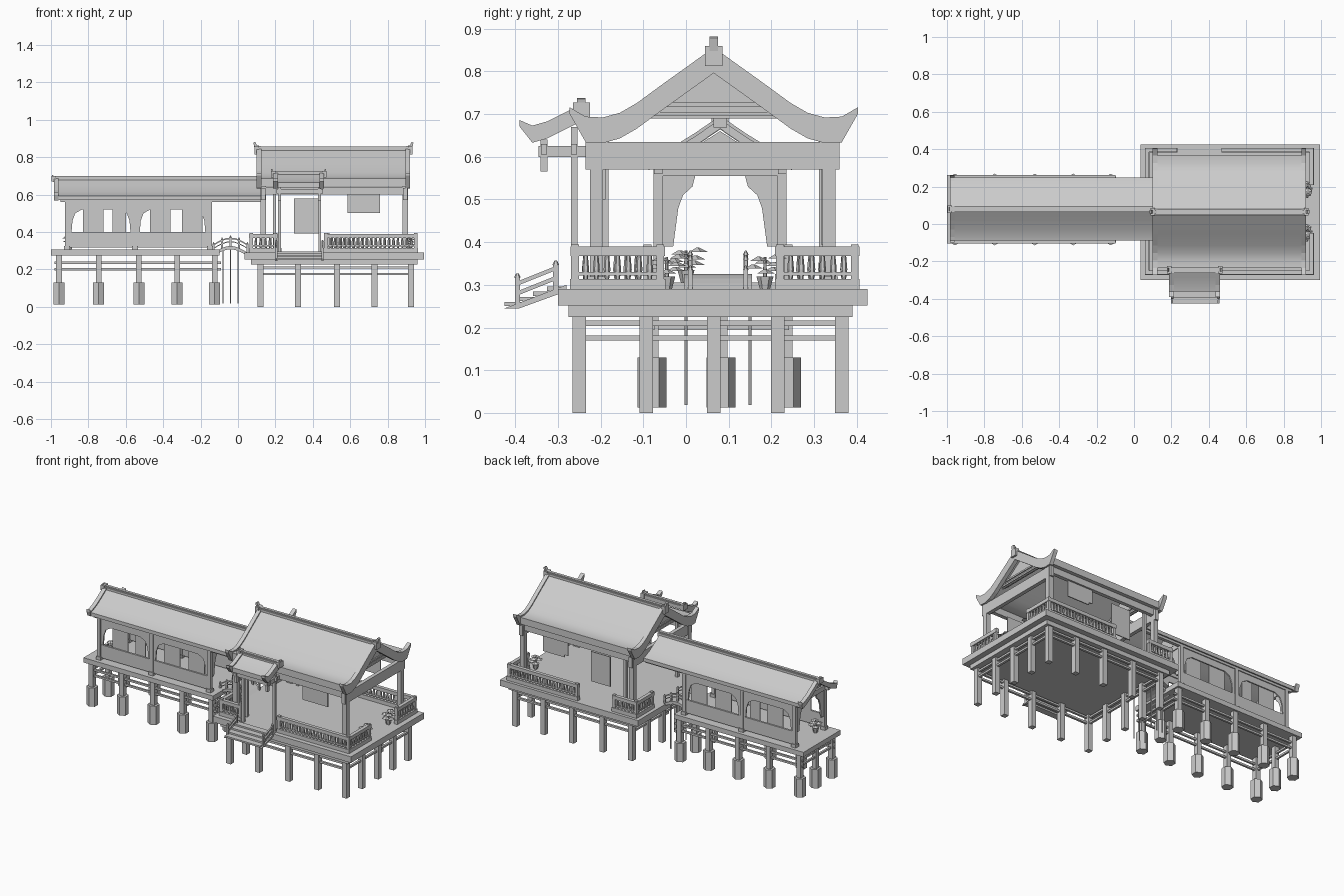
import bpy, bmesh, math
from mathutils import Matrix, Vector

if "Cube" in bpy.data.objects:
    bpy.data.objects.remove(bpy.data.objects["Cube"])

grey = bpy.data.materials.new("plain_grey")
grey.use_nodes = True
grey.diffuse_color = (0.6, 0.6, 0.6, 1)
grey.node_tree.nodes["Principled BSDF"].inputs["Base Color"].default_value = (0.6, 0.6, 0.6, 1)


class Part:
    """Collects simple solids into one named object."""
    def __init__(self, name):
        self.name, self.bm = name, bmesh.new()

    def box(self, x0, x1, y0, y1, z0, z1):
        size = Matrix.Diagonal((x1 - x0, y1 - y0, z1 - z0, 1))
        place = Matrix.Translation(((x0 + x1) / 2, (y0 + y1) / 2, (z0 + z1) / 2))
        bmesh.ops.create_cube(self.bm, size=1, matrix=place @ size)

    def post(self, x, y, z0, z1, w):
        self.box(x - w / 2, x + w / 2, y - w / 2, y + w / 2, z0, z1)

    def cone(self, x, y, z0, z1, r0, r1, sides=6):
        bmesh.ops.create_cone(self.bm, cap_ends=True, segments=sides, radius1=r0, radius2=r1,
                              depth=z1 - z0, matrix=Matrix.Translation((x, y, (z0 + z1) / 2)))

    def prism(self, outline, axis, a, b):
        """Extrude an outline of (horizontal, z) points along x or y."""
        def at(p, t):
            return (t, p[0], p[1]) if axis == "x" else (p[0], t, p[1])
        near = [self.bm.verts.new(at(p, a)) for p in outline]
        far = [self.bm.verts.new(at(p, b)) for p in outline]
        self.bm.faces.new(near)
        self.bm.faces.new(far[::-1])
        for i in range(len(outline)):
            j = (i + 1) % len(outline)
            self.bm.faces.new((near[i], far[i], far[j], near[j]))

    def done(self, smooth=False):
        bmesh.ops.recalc_face_normals(self.bm, faces=self.bm.faces)
        mesh = bpy.data.meshes.new(self.name)
        self.bm.to_mesh(mesh)
        self.bm.free()
        mesh.materials.append(grey)
        obj = bpy.data.objects.new(self.name, mesh)
        bpy.context.collection.objects.link(obj)
        if smooth:
            bpy.ops.object.select_all(action="DESELECT")
            obj.select_set(True)
            bpy.context.view_layer.objects.active = obj
            bpy.ops.object.shade_smooth_by_angle(angle=math.radians(30))


def band(half, y, thick, tip, front_only=False):
    """Closed roof section: mirrored top line with an underside that thins to the tip."""
    under = [(d, z - (thick if i < len(half) - 1 else tip)) for i, (d, z) in enumerate(half)]
    back = [] if front_only else [(y + d, z) for d, z in half[1:]]
    low = [] if front_only else [(y + d, z) for d, z in under[1:]]
    return ([(y - d, z) for d, z in half[::-1]] + back + low[::-1]
            + [(y - d, z) for d, z in under])


def roof(name, half, y, x0, x1, thick, ends, front_only=False):
    part = Part(name)
    part.prism(band(half[:-1], y, thick * .7, thick * .7, front_only), "x", x0 + .01, x1 - .01)
    part.done(True)
    verge = Part(name + "_verge_boards")
    ridge = Part(name + "_ridge")
    top = half[0][1]
    raised = [(d, z + .008) for d, z in half]
    for x, out in ends:
        verge.prism(band(raised, y, thick, .015, front_only), "x", x, x - out * .025)
        s = thick / .06
        horn = [(-.03, -.02), (.0, -.02), (.012, .0), (.018, .03), (.008, .034), (.0, .016), (-.03, .008)]
        ridge.prism([(x + out * a * s, top + b * s) for a, b in horn], "y", y - .01, y + .01)
        ridge.box(x - .012, x + .012, y - .02, y + .02, top - .035 * s, top + .012)
    ridge.box(x0, x1, y - .016, y + .016, top - .02, top + .003)
    ridge.box(x0, x1, y - .009, y + .009, top, top + .01)
    verge.done()
    ridge.done()


# Roofs
MID, WALK = .065, .08
roof("pavilion_roof", [(0, .848), (.06, .805), (.12, .762), (.18, .718), (.22, .695), (.26, .684),
                       (.30, .686), (.338, .708)], MID, .10, .92, .06, [(.10, -1), (.92, 1)])
roof("walkway_roof", [(0, .688), (.06, .647), (.11, .616), (.15, .598), (.168, .593), (.178, .605)],
     WALK, -.99, .13, .032, [(-.985, -1)])
roof("porch_roof", [(0, .715), (.04, .695), (.08, .675), (.115, .665), (.145, .678)],
     -.245, .188, .46, .04, [(.188, -1), (.46, 1)], True)

# Pavilion platform, beams and stilts
deck = Part("pavilion_deck")
deck.box(.035, .995, -.30, .425, .252, .29)
deck.box(.07, .96, -.275, .39, .225, .252)
deck.done()
stilts = Part("pavilion_stilts")
xs, ys = [.12, .32, .53, .73, .925], [-.25, -.093, .065, .215, .365]
for i, x in enumerate(xs):
    for j, y in enumerate(ys):
        if i in (0, 4) or j in (0, 4):
            stilts.post(x, y, 0, .23, .032)
for z in (.175, .21):
    for y in (ys[0], ys[-1]):
        stilts.box(xs[0], xs[-1], y - .007, y + .007, z - .006, z + .006)
    for x in (xs[0], xs[-1]):
        stilts.box(x - .007, x + .007, ys[0], ys[-1], z - .006, z + .006)
stilts.done()

# Pavilion frame and gables
frame = Part("pavilion_frame")
for y, inner in ((-.21, -.19), (.335, .32)):
    for x in (.135, .895):
        frame.post(x, y, .29, .68, .03)
        frame.post(x, y, .29, .32, .042)
    frame.post(.195, inner, .29, .64, .018)
    frame.box(.12, .91, y - .012, y + .012, .60, .64)
for x in (.135, .895):
    frame.box(x - .012, x + .012, -.235, .36, .57, .635)
frame.done()
gable = Part("gable_panels")
for x in (.145, .875):
    gable.prism([(MID - .19, .69), (MID + .19, .69), (MID, .825)], "x", x - .005, x + .005)
    for z, w in ((.70, .17), (.722, .14)):
        gable.box(x - .012, x + .012, MID - w, MID + w, z - .005, z + .005)
gable.done()
blinds = Part("hanging_blinds")
blinds.box(.30, .435, .318, .324, .393, .58)
blinds.box(.585, .76, .33, .336, .515, .60)
blinds.box(.61, .76, .33, .336, .50, .52)
blinds.box(.585, .76, -.195, -.189, .50, .60)
blinds.done()


# Railings
def railing(part, a, b):
    a, b = Vector(a), Vector(b)
    def bar(w, z0, z1):
        part.box(min(a.x, b.x) - w, max(a.x, b.x) + w, min(a.y, b.y) - w, max(a.y, b.y) + w, z0, z1)
    bar(.012, .29, .314)
    bar(.006, .322, .33)
    bar(.011, .368, .39)
    count = round((b - a).length / .024)
    for i in range(count + 1):
        p = a.lerp(b, i / count)
        part.cone(p.x, p.y, .314, .336, .005, .008)
        part.cone(p.x, p.y, .336, .37, .008, .005)
    for p in (a, b):
        part.post(p.x, p.y, .29, .395, .018)


rails = Part("pavilion_railings")
for a, b in (((.07, -.26), (.20, -.26)), ((.47, -.26), (.95, -.26)), ((.95, -.26), (.95, -.06)),
             ((.95, .22), (.95, .395)), ((.95, .395), (.48, .395)), ((.22, .395), (.07, .395)),
             ((.07, .395), (.07, .24)), ((.07, -.26), (.07, -.09))):
    railing(rails, a, b)
rails.done()

# Porch and entry stairs
porch = Part("porch_frame")
for x in (.222, .437):
    porch.post(x, -.262, .29, .67, .015)
    porch.box(x - .007, x + .007, -.345, -.20, .60, .625)
    porch.post(x, -.333, .565, .64, .016)
for y in (-.333, -.262):
    porch.box(.205, .455, y - .007, y + .007, .605, .63)
porch.done()
stairs = Part("entry_stairs")
for i in range(4):
    y, z = -.425 + i * .033, .25 + i * .012
    stairs.box(.205, .45, y, y + .04, z, z + .01)
for x in (.205, .452):
    stairs.prism([(-.425, .245), (-.39, .245), (-.28, .285), (-.28, .30)], "x", x - .006, x + .006)
    for y, z in ((-.395, .255), (-.305, .285)):
        stairs.post(x, y, z, z + .062, .012)
        stairs.cone(x, y, z + .062, z + .072, .008, .003)
    for z in (.275, .298):
        stairs.prism([(-.395, z), (-.305, z + .036), (-.305, z + .046), (-.395, z + .01)],
                     "x", x - .004, x + .004)
stairs.done()

# Covered walkway: floor, footed stilts around the edge, and frame
floor = Part("walkway_floor")
floor.box(-1, -.10, -.105, .262, .275, .305)
floor.done()
feet = Part("walkway_stilts")
for x in (-.957, -.745, -.53, -.325, -.125):
    for y in (-.08, .082, .235):
        if y != .082 or x in (-.957, -.125):
            feet.cone(x, y, .013, .13, .034, .034)
            feet.post(x, y, .13, .275, .03)
for z in (.20, .235):
    for y in (-.08, .235):
        feet.box(-.98, -.09, y - .006, y + .006, z - .006, z + .006)
    for x in (-.957, -.125):
        feet.box(x - .006, x + .006, -.08, .235, z - .006, z + .006)
feet.done()

walls = Part("walkway_walls")
columns = (-.915, -.55, -.15)
for y in (-.065, .225):
    for x in columns:
        walls.post(x, y, .305, .58, .022)
        walls.post(x, y, .305, .325, .032)
    walls.box(-.95, .12, y - .01, y + .01, .56, .582)
    for a, b in zip(columns, columns[1:]):
        walls.box(a, b, y - .006, y + .006, .318, .40)
        walls.box(a, b, y - .004, y + .004, .52, .57)
        for x, s in ((a, 1), (b, -1)):
            walls.prism([(x, .40), (x + s * .025, .40), (x + s * .03, .46), (x + s * .045, .50),
                         (x + s * .08, .52), (x, .53)], "y", y - .004, y + .004)
for x in (columns[0], columns[-1]):
    walls.box(x - .01, x + .01, -.065, .225, .555, .585)
    for y, s in ((-.065, 1), (.225, -1)):
        walls.prism([(y, .56), (y + s * .088, .56), (y + s * .08, .53), (y + s * .058, .51),
                     (y + s * .047, .48), (y + s * .035, .39), (y, .39)], "x", x - .005, x + .005)
    walls.prism([(WALK - .11, .59), (WALK + .11, .59), (WALK, .66)], "x", x - .005, x + .005)
for a, b in ((-.83, -.72), (-.67, -.60), (-.47, -.36), (-.30, -.19)):
    for y in (-.059, .219):
        walls.box(a, b, y - .003, y + .003, .40, .53)
walls.done()

# Arched footbridge linking the two decks
bridge = Part("footbridge")
steps = 8
line = [(-.13 + .18 * i / steps, .285 + .035 * math.sin(math.pi * i / steps)) for i in range(steps + 1)]
def ribbon(lift, thick, y0, y1):
    bridge.prism([(x, z + lift) for x, z in line] + [(x, z + lift - thick) for x, z in line[::-1]],
                 "y", y0, y1)
ribbon(.005, .018, -.005, .155)
for y in (.01, .14):
    ribbon(.05, .008, y - .004, y + .004)
    ribbon(.03, .005, y - .003, y + .003)
    for x, z in line[::2]:
        bridge.post(x, y, z, z + .05, .01)
        bridge.cone(x, y, z + .05, z + .06, .007, .002)
for x in (-.08, -.04, 0):
    for y in (0, .15):
        bridge.cone(x, y, .018, .31, .004, .004)
bridge.done()

# Potted dwarf trees
plants = Part("potted_trees")
for x, y, base in ((.915, -.045, .29), (.915, .185, .29), (-.9, .0, .305)):
    plants.cone(x, y, base, base + .03, .012, .02)
    plants.cone(x, y, base + .03, base + .075, .005, .003)
    for i in range(7):
        turn = i * 2.4
        px, py = x + .018 * math.cos(turn), y + .028 * math.sin(turn)
        z = base + .036 + i * .006
        plants.cone(px, py, z, z + .01, .024, .004, 5)
plants.done()
